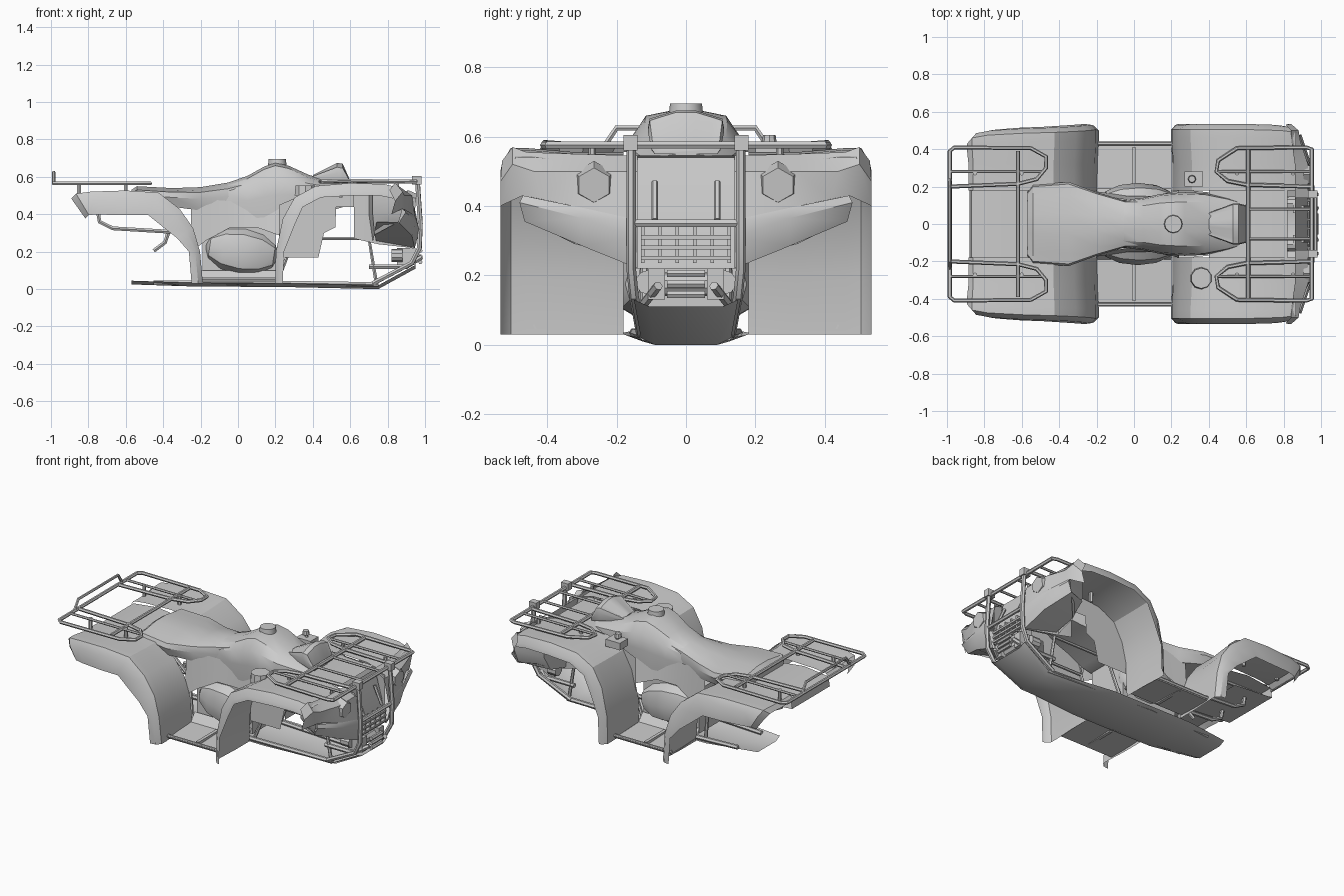
import bpy, bmesh, math
from mathutils import Vector, Matrix

if "Cube" in bpy.data.objects:
    bpy.data.objects.remove(bpy.data.objects["Cube"])

SIDES = ((-1, "right"), (1, "left"))


def finish(name, bm):
    bmesh.ops.recalc_face_normals(bm, faces=bm.faces)
    me = bpy.data.meshes.new(name)
    bm.to_mesh(me)
    bm.free()
    ob = bpy.data.objects.new(name, me)
    bpy.context.collection.objects.link(ob)
    return ob


def sheet(name, rows, caps=False, ring=False):
    """Skin between rows of points; ring closes each row, caps fill the ends."""
    bm = bmesh.new()
    v = [[bm.verts.new(p) for p in r] for r in rows]
    n = len(rows[0])
    for a, b in zip(v, v[1:]):
        for i in range(n if ring else n - 1):
            j = (i + 1) % n
            bm.faces.new((a[i], a[j], b[j], b[i]))
    if caps:
        bm.faces.new(v[0])
        bm.faces.new(v[-1])
    return finish(name, bm)


def box(name, lo, hi):
    bm = bmesh.new()
    bmesh.ops.create_cube(bm, size=1)
    lo, hi = Vector(lo), Vector(hi)
    for v in bm.verts:
        v.co = (lo + hi) / 2 + v.co * (hi - lo)
    return finish(name, bm)


def cyl(name, a, b, r1, r2=None, n=10):
    a, b = Vector(a), Vector(b)
    rot = (b - a).to_track_quat('Z', 'Y').to_matrix().to_4x4()
    bm = bmesh.new()
    bmesh.ops.create_cone(bm, cap_ends=True, segments=n, radius1=r1, radius2=r1 if r2 is None else r2,
                          depth=(b - a).length, matrix=Matrix.Translation((a + b) / 2) @ rot)
    return finish(name, bm)


def tube(name, pts, r=0.011):
    cu = bpy.data.curves.new(name, 'CURVE')
    cu.dimensions = '3D'
    cu.bevel_depth, cu.bevel_resolution, cu.use_fill_caps = r, 1, True
    sp = cu.splines.new('POLY')
    sp.points.add(len(pts) - 1)
    for p, c in zip(sp.points, pts):
        p.co = (*c, 1)
    ob = bpy.data.objects.new(name, cu)
    bpy.context.collection.objects.link(ob)
    return ob


def fender(name, s, stations, center, low_lip, top_lip):
    """Arched fender; each station is x, z and outer half width."""
    rows = []
    for x, z, w in stations:
        p = Vector((x, z))
        d = (Vector(center) - p).normalized()
        if z < 0.25:
            d = Vector((d.x, 0)) * 0.6
        q, m, e = p - d * 0.012, p + d * 0.03, p + d * (low_lip if z < .4 else top_lip)
        rows.append([(x, s * 0.18, z), (x, s * 0.32, z), (q.x, s * (w - .075), q.y), (q.x, s * (w - .03), q.y),
                     (m.x, s * (w - .005), m.y), (e.x, s * w, e.y)])
    return sheet(name, rows)


def body(name, stations):
    """Lofted body; each station is x, half width, top, bottom."""
    rows = []
    for x, w, t, b in stations:
        half = [(w * 0.9, b), (w, b + (t - b) * 0.5), (w * 0.95, t - (t - b) * 0.22), (w * 0.7, t - 0.015), (w * 0.25, t)]
        rows.append([(x, y, z) for y, z in half] + [(x, -y, z) for y, z in reversed(half)])
    return sheet(name, rows, caps=True, ring=True)


# seat, tank and instrument pod
body("seat", [(-.57, .17, .53, .47), (-.54, .21, .55, .46), (-.35, .225, .54, .44), (-.2, .17, .545, .42),
              (-.05, .125, .57, .42), (.02, .125, .585, .45)])
body("tank_cover", [(-.22, .13, .52, .43), (-.08, .125, .56, .36), (.05, .14, .605, .34), (.14, .16, .655, .33),
                    (.2, .165, .675, .33), (.27, .17, .66, .35), (.38, .165, .61, .4), (.5, .14, .58, .42), (.6, .11, .55, .45)])
body("instrument_pod", [(.4, .06, .61, .58), (.53, .11, .675, .57), (.56, .11, .67, .56), (.6, .1, .58, .55)])
cyl("fuel_cap", (.21, 0, .66), (.21, 0, .695), .05, .046, 12)

# engine block
box("engine_block", (-.19, -.14, .06), (.2, .14, .34))

# skid plate
sheet("skid_plate", [[(x, -w, z + .02), (x, -w * .7, z), (x, w * .7, z), (x, w, z + .02)] for x, w, z in
      ((-.57, .13, .025), (-.27, .18, .015), (.3, .18, .01), (.75, .13, 0), (.95, .15, .11))])

# decks between the fenders and the tail
sheet("rear_deck", [[(x, -.19, z), (x, .19, z)] for x, z in ((-.45, .47), (-.7, .5), (-.87, .48), (-.88, .42), (-.6, .4))])
sheet("front_deck", [[(x, -.19, z), (x, .19, z)] for x, z in ((.4, .5), (.6, .545), (.82, .535))])

FRONT = [(.205, .03, .535), (.21, .2, .535), (.25, .37, .535), (.31, .48, .535), (.42, .54, .535),
         (.6, .555, .535), (.78, .55, .53), (.86, .53, .52)]
REAR = [(-.195, .03, .53), (-.21, .2, .535), (-.25, .32, .53), (-.32, .42, .525), (-.43, .505, .52),
        (-.6, .515, .515), (-.78, .51, .505), (-.86, .5, .49), (-.885, .475, .46)]

for s, tag in SIDES:
    # engine cover
    bm = bmesh.new()
    bmesh.ops.create_uvsphere(bm, u_segments=8, v_segments=6, radius=1,
                              matrix=Matrix.Translation((.02, s * .13, .2)) @ Matrix.Rotation(.15, 4, 'Y')
                              @ Matrix.Diagonal((.2, .09, .13, 1)) @ Matrix.Rotation(math.pi / 2, 4, 'Y'))
    finish("engine_cover_" + tag, bm)

    # fenders
    fender("front_fender_" + tag, s, FRONT, (.6, .15), .06, .055)
    fender("rear_fender_" + tag, s, REAR, (-.62, .1), .09, .12)

    # side panel under seat and tank
    sheet("side_panel_" + tag, [[(x, s * w, b), (x, s * (w - .02), t)] for x, w, b, t in
          ((-.25, .18, .2, .47), (-.17, .17, .26, .48), (-.04, .15, .33, .47), (.1, .15, .33, .44), (.24, .18, .28, .45))])

    # footwell with cleat and outer rail
    sheet("footwell_" + tag, [[(x, s * .15, .1), (x, s * .19, .05), (x, s * .43, .04), (x, s * .44, .06)] for x in (-.2, 0, .2)])
    tube("footwell_rail_" + tag, [(-.2, s * .43, .055), (.2, s * .43, .055)])
    box("foot_cleat_" + tag, (-.01, s * .31 - .1, .04), (.01, s * .31 + .1, .06))

    # inner panels of the front arch
    sheet("arch_panel_" + tag, [[(x, s * .19, b), (x, s * .19, t)] for x, b, t in
          ((.22, .17, .45), (.43, .17, .54), (.46, .3, .55), (.52, .33, .55), (.525, .44, .55), (.62, .44, .55))])
    sheet("arch_panel_front_" + tag, [[(.62, s * .18, .27), (.62, s * .18, .55)], [(.75, s * .18, .24), (.75, s * .18, .54)],
                                      [(.93, s * .15, .22), (.93, s * .15, .52)]])
    sheet("headlight_housing_" + tag, [
        [(.7, s * .18, .53), (.72, s * .4, .53), (.87, s * .46, .52)],
        [(.7, s * .18, .4), (.72, s * .4, .4), (.88, s * .47, .43)],
        [(.72, s * .16, .25), (.73, s * .32, .29), (.86, s * .46, .36)]])

    # front bumper panel and headlight panel
    sheet("bumper_panel_" + tag, [
        [(.96, s * .14, .36), (.945, s * .3, .395), (.885, s * .47, .43)],
        [(.97, s * .14, .31), (.955, s * .3, .365), (.895, s * .48, .41)],
        [(.945, s * .14, .22), (.93, s * .3, .285), (.86, s * .465, .355)],
        [(.74, s * .15, .25), (.73, s * .3, .29), (.74, s * .42, .36)]])
    sheet("headlight_panel_" + tag, [
        [(.86, s * .14, .545), (.86, s * .32, .55), (.84, s * .46, .555), (.84, s * .5, .57), (.81, s * .53, .53)],
        [(.93, s * .14, .5), (.93, s * .32, .5), (.89, s * .44, .5), (.88, s * .5, .52), (.84, s * .535, .47)],
        [(.96, s * .14, .36), (.945, s * .3, .395), (.885, s * .42, .42), (.88, s * .47, .43), (.82, s * .535, .4)]])
    cyl("headlight_" + tag, (.9, s * .265, .465), (.95, s * .265, .46), .065, .05, 6)

    # bumper guard tubes and lower lamps
    tube("guard_upright_" + tag, [(.72, s * .13, .03), (.93, s * .15, .14), (.97, s * .158, .22), (.975, s * .158, .35),
                                  (.96, s * .158, .57)], .014)
    tube("guard_brace_" + tag, [(.7, s * .12, .12), (.9, s * .12, .12), (.98, s * .08, .17)], .014)
    cyl("lower_bracket_" + tag, (.82, s * .11, .18), (.88, s * .11, .18), .035)

    # chassis tubes
    tube("frame_rail_" + tag, [(-.45, s * .12, .035), (.0, s * .15, .035), (.75, s * .12, .025)], .014)
    tube("frame_front_" + tag, [(.74, s * .12, .03), (.7, s * .12, .27), (.3, s * .12, .27), (.21, s * .13, .04)])
    tube("frame_rear_" + tag, [(-.23, s * .13, .03), (-.25, s * .13, .3), (-.4, s * .13, .44), (-.85, s * .13, .45)])
    tube("tail_frame_" + tag, [(-.75, s * .1, .42), (-.74, s * .1, .36), (-.67, s * .1, .325), (-.25, s * .1, .3)], .012)

    # side loops and bars of both racks
    tube("rear_rack_loop_" + tag, [(-.985, s * .2, .565), (-.985, s * .39, .565), (-.96, s * .41, .565), (-.55, s * .405, .565),
                                   (-.47, s * .36, .565), (-.47, s * .3, .565), (-.52, s * .24, .565), (-.62, s * .215, .565),
                                   (-.985, s * .2, .565)])
    tube("front_rack_loop_" + tag, [(.95, s * .2, .575), (.95, s * .4, .575), (.92, s * .41, .575), (.55, s * .405, .58),
                                    (.45, s * .34, .575), (.44, s * .28, .575), (.5, s * .23, .575), (.6, s * .21, .575),
                                    (.95, s * .2, .575)])
    tube("rear_rack_bar_" + tag, [(-.98, s * .28, .565), (-.48, s * .28, .565)], .008)
    tube("front_rack_bar_" + tag, [(.95, s * .28, .575), (.45, s * .28, .575)], .008)
    tube("front_rack_inner_bar_" + tag, [(.95, s * .08, .575), (.61, s * .08, .575)], .008)
    for x in (-.85, -.6, .55, .85):
        cyl("rack_post_" + tag, (x, s * .27, .49), (x, s * .27, .57), .011, n=6)
    box("rack_clamp_" + tag, (.93, s * .16 - .02, .56), (.98, s * .16 + .02, .605))

# rack cross tubes and grab bar
for x in (-.985, -.62):
    tube("rear_rack_cross", [(x, -.39, .565), (x, .39, .565)])
for x in (.61, .95):
    tube("front_rack_cross", [(x, -.4, .576), (x, .4, .576)], .012)
tube("grab_bar", [(-.985, -.24, .565), (-.985, -.2, .625), (-.985, .2, .625), (-.985, .24, .565)], .009)

# grille
sheet("grille_back", [[(.86, -.15, .54), (.86, .15, .54)], [(.91, -.15, .36), (.91, .15, .36)], [(.93, -.15, .22), (.93, .15, .22)]])
tube("grille_top_bar", [(.97, -.155, .35), (.97, .155, .35)], .012)
for z in (.25, .28, .31):
    box("grille_slat", (.935, -.13, z - .006), (.955, .13, z + .006))
for i in range(6):
    y = -.125 + i * .05
    box("grille_post", (.93, y - .005, .235), (.95, y + .005, .34))
for y in (-.09, .09):
    tube("inner_grille_bar", [(.95, y, .36), (.9, y, .47)], .01)

# winch
cyl("winch_drum", (.9, -.07, .175), (.9, .07, .175), .035)
for y in (-.085, .085):
    box("winch_end", (.85, y - .025, .13), (.95, y + .025, .22))
for z in (.145, .175, .205):
    tube("winch_roller", [(.975, -.055, z), (.975, .055, z)], .012)

# gear lever, storage cap, rear hitch
box("lever_base", (.27, .2, .52), (.37, .28, .565))
tube("gear_lever", [(.32, .24, .55), (.31, .24, .59)], .009)
cyl("lever_knob", (.31, .24, .58), (.31, .24, .605), .022, .018, 8)
cyl("storage_cap", (.36, -.29, .5), (.36, -.29, .555), .06, .055, 10)
tube("hitch_hook", [(-.37, 0, .31), (-.39, 0, .25), (-.45, 0, .205)], .012)

# bake tubes to mesh and smooth the gentle angles
bpy.ops.object.select_all(action='SELECT')
bpy.context.view_layer.objects.active = bpy.data.objects["seat"]
bpy.ops.object.convert(target='MESH')
bpy.ops.object.shade_smooth_by_angle(angle=math.radians(32))
